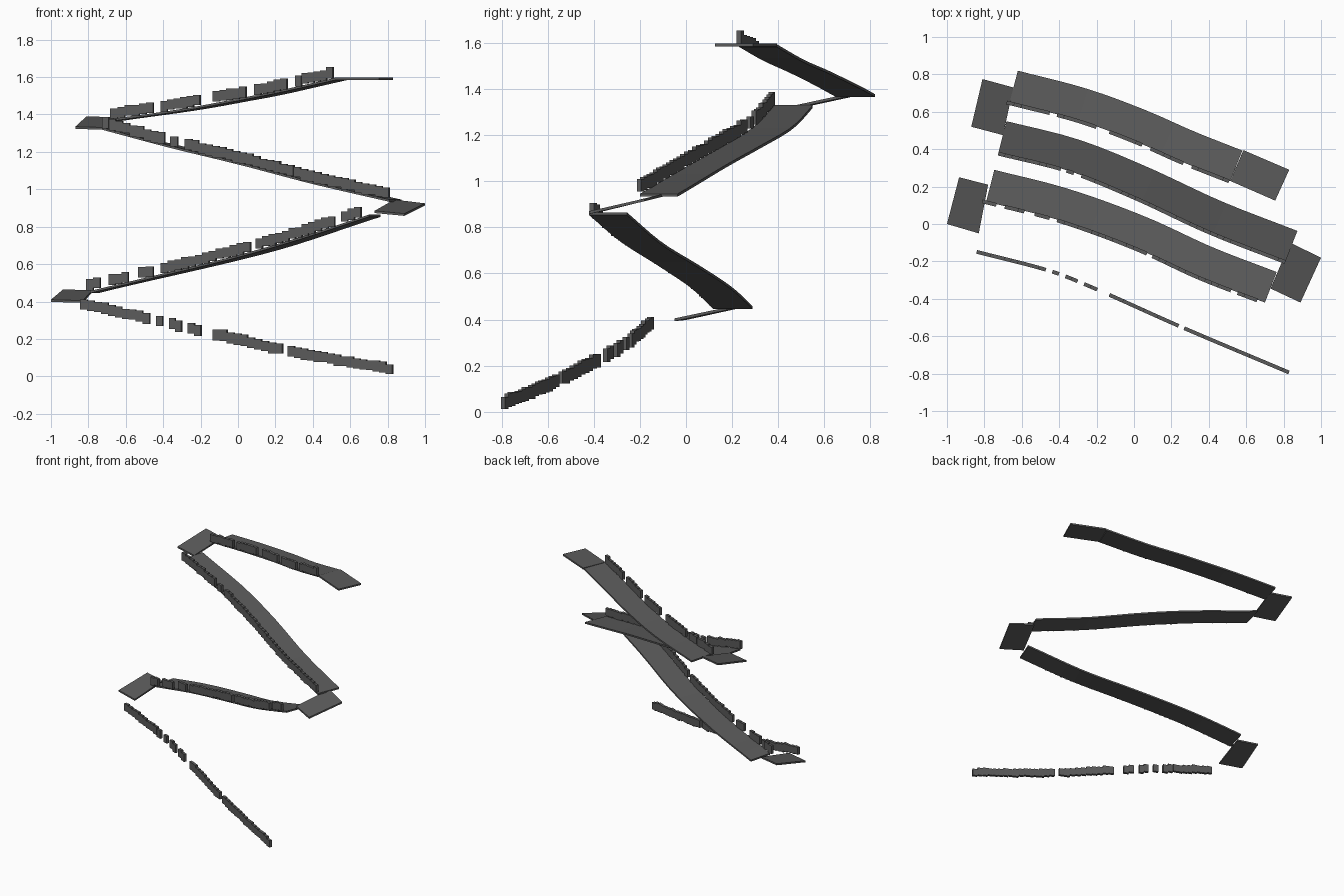
import bpy, bmesh, random
from mathutils import Vector, Matrix

cube = bpy.data.objects.get("Cube")
if cube:
    bpy.data.objects.remove(cube, do_unlink=True)
random.seed(4)

stone = bpy.data.materials.new("dark_grey_stone")
stone.use_nodes = True
GREY = (0.105, 0.105, 0.105, 1)
stone.diffuse_color = GREY
bsdf = stone.node_tree.nodes["Principled BSDF"]
bsdf.inputs["Base Color"].default_value = GREY
bsdf.inputs["Roughness"].default_value = 0.9

ROAD_WIDTH, THICK = 0.175, 0.012


def finish(bm, name):
    bmesh.ops.recalc_face_normals(bm, faces=bm.faces)
    mesh = bpy.data.meshes.new(name)
    bm.to_mesh(mesh)
    bm.free()
    mesh.materials.append(stone)
    obj = bpy.data.objects.new(name, mesh)
    bpy.context.collection.objects.link(obj)
    return obj


def point_at(path, x):
    """Smooth curve through the path points, looked up by x."""
    pts = [Vector(p) for p in path]
    last = len(pts) - 1
    slopes = []
    for i in range(last + 1):
        d = pts[min(i + 1, last)] - pts[max(i - 1, 0)]
        slopes.append(d / d.x)
    if x <= pts[0].x:
        return pts[0] + slopes[0] * (x - pts[0].x)
    if x >= pts[last].x:
        return pts[last] + slopes[last] * (x - pts[last].x)
    i = next(k for k in range(last) if x < pts[k + 1].x)
    a, b = pts[i], pts[i + 1]
    h = b.x - a.x
    t = (x - a.x) / h
    p = a * (2*t**3 - 3*t**2 + 1) + b * (3*t**2 - 2*t**3)
    return p + slopes[i] * h * (t**3 - 2*t**2 + t) + slopes[i + 1] * h * (t**3 - t**2)


def frame_at(path, x):
    """Point, level heading and level sideways direction."""
    d = point_at(path, x + 0.01) - point_at(path, x - 0.01)
    along = Vector((d.x, d.y, 0)).normalized()
    return point_at(path, x), along, Vector((-along.y, along.x, 0))


def slab(bm, rows):
    """Thin closed strip from pairs of top edge points."""
    down = Vector((0, 0, -THICK))
    rings = [[bm.verts.new(p) for p in (a, b, b + down, a + down)] for a, b in rows]
    for r, s in zip(rings, rings[1:]):
        for k in range(4):
            n = (k + 1) % 4
            bm.faces.new((r[k], r[n], s[n], s[k]))
    bm.faces.new(rings[0])
    bm.faces.new(rings[-1][::-1])


def road(name, path, steps=16):
    bm = bmesh.new()
    x0, x1 = path[0][0], path[-1][0]
    rows = []
    for i in range(steps + 1):
        p, along, side = frame_at(path, x0 + (x1 - x0) * i / steps)
        rows.append((p, p + side * ROAD_WIDTH))
    slab(bm, rows)
    finish(bm, name)


def landing(name, corners):
    bm = bmesh.new()
    a, b, c, d = [Vector(p) for p in corners]
    slab(bm, [(a, b), (d, c)])
    finish(bm, name)


def wall(name, path, runs, pitch=0.036):
    """Upright blocks stepping along the path, broken into runs."""
    bm = bmesh.new()
    for start, end in runs:
        count = max(1, round((end - start) / pitch))
        step = (end - start) / count
        for i in range(count):
            p, along, side = frame_at(path, start + step * (i + 0.5))
            height = random.uniform(0.052, 0.062)
            p = p - side * 0.004 + Vector((0, 0, 0.03 + random.uniform(-0.004, 0.004)))
            axes = Matrix((along, side, Vector((0, 0, 1)))).transposed().to_4x4()
            size = Matrix.Diagonal((step / along.x, 0.02, height, 1))
            bmesh.ops.create_cube(bm, size=1, matrix=Matrix.Translation(p) @ axes @ size)
    finish(bm, name)


# Outer edge line of each flight, from left to right
bottom = [(-0.84, -0.145, 0.362), (-0.44, -0.25, 0.27), (-0.2, -0.345, 0.215),
          (0.25, -0.545, 0.112), (0.83, -0.79, 0.006)]
lower = [(-0.79, 0.12, 0.457), (-0.4, 0.02, 0.55), (0, -0.125, 0.648),
         (0.35, -0.285, 0.75), (0.7, -0.42, 0.865)]
middle = [(-0.725, 0.38, 1.33), (-0.35, 0.285, 1.23), (0, 0.145, 1.145),
          (0.4, -0.04, 1.04), (0.81, -0.2, 0.945)]
upper = [(-0.665, 0.65, 1.378), (-0.3, 0.555, 1.43), (0, 0.445, 1.485),
         (0.25, 0.335, 1.535), (0.515, 0.23, 1.595)]

# Sloping flights
road("lower_road", lower)
road("middle_road", middle)
road("upper_road", upper)

# Turning landings and the top platform
landing("lower_left_landing", [(-1, 0, 0.41), (-0.83, -0.05, 0.405),
                               (-0.78, 0.21, 0.46), (-0.935, 0.25, 0.465)])
landing("right_landing", [(0.73, -0.345, 0.885), (0.89, -0.42, 0.87),
                          (1, -0.18, 0.925), (0.835, -0.1, 0.945)])
landing("upper_left_landing", [(-0.87, 0.52, 1.335), (-0.7, 0.475, 1.33),
                               (-0.645, 0.73, 1.385), (-0.81, 0.775, 1.39)])
landing("top_platform", [(0.515, 0.23, 1.597), (0.755, 0.125, 1.597),
                         (0.83, 0.29, 1.597), (0.585, 0.395, 1.597)])

# Broken parapet walls
wall("bottom_wall", bottom, [(-0.84, -0.47), (-0.435, -0.4), (-0.365, -0.3),
                             (-0.265, -0.195), (-0.13, 0.24), (0.27, 0.83)])
wall("lower_wall", lower, [(-0.81, -0.735), (-0.69, -0.585), (-0.53, -0.45),
                           (-0.41, 0.07), (0.1, 0.52), (0.555, 0.66)])
wall("middle_wall", middle, [(-0.725, -0.39), (-0.36, -0.32), (-0.28, 0.81)])
wall("upper_wall", upper, [(-0.68, -0.45), (-0.41, -0.2), (-0.13, 0.045),
                           (0.09, 0.265), (0.31, 0.51)])
